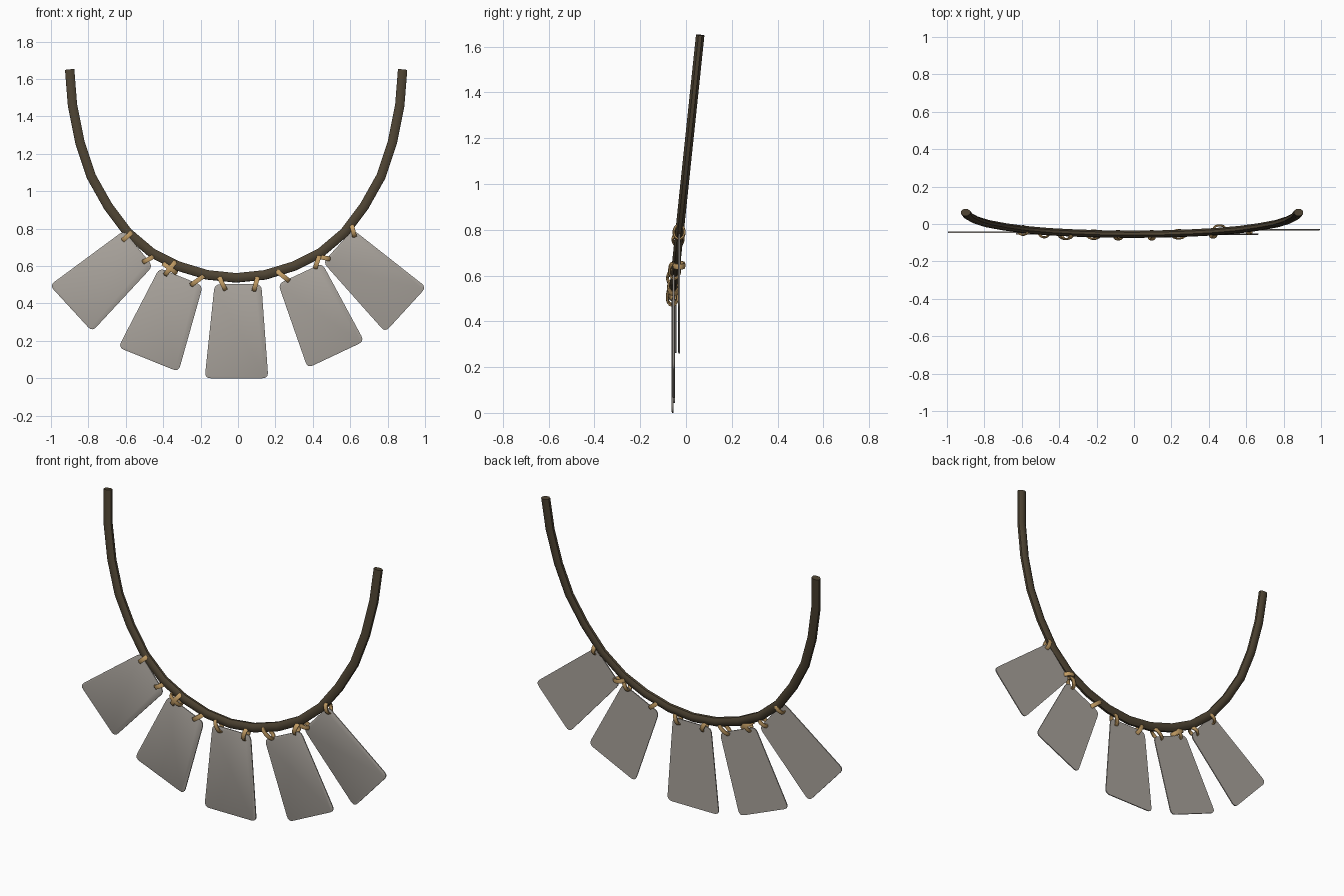
import bpy, bmesh, math
from mathutils import Vector

if "Cube" in bpy.data.objects:
    bpy.data.objects.remove(bpy.data.objects["Cube"])


def material(name, rgb):
    m = bpy.data.materials.new(name)
    m.diffuse_color = (*rgb, 1)
    m.use_nodes = True
    m.node_tree.nodes["Principled BSDF"].inputs["Base Color"].default_value = m.diffuse_color
    return m


CORD = material("dark brown cord", (0.075, 0.056, 0.032))
PLATE = material("warm grey plate", (0.40, 0.37, 0.335))
TIE = material("tan twine", (0.55, 0.34, 0.13))


def finish(bm, name, mat, angle):
    bmesh.ops.recalc_face_normals(bm, faces=bm.faces)
    me = bpy.data.meshes.new(name)
    bm.to_mesh(me)
    bm.free()
    me.materials.append(mat)
    ob = bpy.data.objects.new(name, me)
    bpy.context.collection.objects.link(ob)
    bpy.context.view_layer.objects.active = ob
    ob.select_set(True)
    bpy.ops.object.shade_smooth_by_angle(angle=math.radians(angle))
    ob.select_set(False)


def sweep(name, mat, frames, sides, ru, rv, closed, angle):
    """Loft an elliptical section through (centre, u axis, v axis) frames."""
    bm = bmesh.new()
    rings = []
    for c, u, v in frames:
        ring = []
        for k in range(sides):
            a = 2 * math.pi * (k + 0.5) / sides
            ring.append(bm.verts.new(c + u * ru * math.cos(a) + v * rv * math.sin(a)))
        rings.append(ring)
    n = len(rings)
    for i in range(n if closed else n - 1):
        r, s = rings[i], rings[(i + 1) % n]
        for k in range(sides):
            j = (k + 1) % sides
            bm.faces.new((r[k], r[j], s[j], s[k]))
    if not closed:
        bm.faces.new(rings[0])
        bm.faces.new(rings[-1])
    finish(bm, name, mat, angle)


def cord_y(z):
    return -0.055 + (z - 0.535) * 0.105


# Neck cord: half the curve, mirrored, lying in a slightly leaning plane
half = [(0.89, 1.65), (0.875, 1.46), (0.835, 1.26), (0.775, 1.08), (0.685, 0.92),
        (0.58, 0.78), (0.45, 0.67), (0.31, 0.60), (0.155, 0.553)]
path = [(-x, z) for x, z in half] + [(0, 0.537)] + half[::-1]
pts = [Vector((x - 0.01, cord_y(z), z)) for x, z in path]
normal = Vector((0, 1, -0.105)).normalized()
frames = []
for i, p in enumerate(pts):
    t = (pts[min(i + 1, len(pts) - 1)] - pts[max(i - 1, 0)]).normalized()
    frames.append((p, t.cross(normal), normal))
sweep("neck_cord", CORD, frames, 8, 0.027, 0.02, False, 50)


# Hanging plates: rounded trapezoids with a softened front edge
def plate(name, corners, y, r=0.032, thick=0.008):
    P = [Vector(c) for c in corners]
    mid = sum(P, Vector((0, 0))) / 4
    outline = []
    for i, p in enumerate(P):
        a = p + (P[i - 1] - p).normalized() * r
        b = p + (P[(i + 1) % 4] - p).normalized() * r
        for k in range(5):
            t = k / 4
            outline.append(a * (1 - t) ** 2 + p * 2 * t * (1 - t) + b * t * t)
    bm = bmesh.new()
    layers = []
    for dy, inset in ((thick / 2, 0), (-thick / 4, 0), (-thick / 2, 0.006)):
        ring = []
        for q in outline:
            w = q + (mid - q).normalized() * inset
            ring.append(bm.verts.new((w.x, y + dy, w.y)))
        layers.append(ring)
    n = len(outline)
    for lo, hi in zip(layers, layers[1:]):
        for k in range(n):
            j = (k + 1) % n
            bm.faces.new((lo[k], lo[j], hi[j], hi[k]))
    bm.faces.new(layers[0])
    bm.faces.new(layers[-1])
    finish(bm, name, PLATE, 40)


plates = [
    ("plate_far_left", [(-0.61, 0.79), (-0.455, 0.60), (-0.78, 0.25), (-1.007, 0.497)], -0.045),
    ("plate_left", [(-0.42, 0.59), (-0.188, 0.495), (-0.318, 0.035), (-0.64, 0.165)], -0.053),
    ("plate_centre", [(-0.125, 0.503), (0.125, 0.503), (0.162, 0), (-0.178, 0)], -0.059),
    ("plate_right", [(0.215, 0.505), (0.45, 0.615), (0.675, 0.198), (0.372, 0.055)], -0.055),
    ("plate_far_right", [(0.455, 0.62), (0.615, 0.795), (1.007, 0.487), (0.787, 0.247)], -0.03),
]
for name, corners, y in plates:
    plate(name, corners, y)

# Twine ties: flattened loops, given by the two ends seen from the front
ties = [
    (-0.565, 0.782, -0.622, 0.733, -0.035), (-0.45, 0.652, -0.51, 0.62, -0.048),
    (-0.402, 0.615, -0.327, 0.561, -0.058), (-0.333, 0.626, -0.392, 0.551, -0.058),
    (-0.178, 0.551, -0.253, 0.497, -0.057), (-0.103, 0.546, -0.066, 0.47, -0.06),
    (0.106, 0.546, 0.084, 0.465, -0.06), (0.201, 0.578, 0.276, 0.519, -0.055),
    (0.436, 0.658, 0.41, 0.583, -0.05), (0.42, 0.653, 0.495, 0.637, -0.03),
    (0.607, 0.824, 0.624, 0.754, -0.03),
]
Y = Vector((0, 1, 0))
for i, (x0, z0, x1, z1, y) in enumerate(ties):
    a, b = Vector((x0, y, z0)), Vector((x1, y, z1))
    d = (b - a).normalized()
    n = d.cross(Y)
    c, ra, rb = (a + b) / 2, (b - a).length / 2 - 0.004, 0.023
    loop = []
    for k in range(14):
        t = 2 * math.pi * k / 14
        out = (d * rb * math.cos(t) + Y * ra * math.sin(t)).normalized()
        loop.append((c + d * ra * math.cos(t) + Y * rb * math.sin(t), n, out))
    sweep(f"twine_tie_{i + 1}", TIE, loop, 6, 0.014, 0.006, True, 50)
